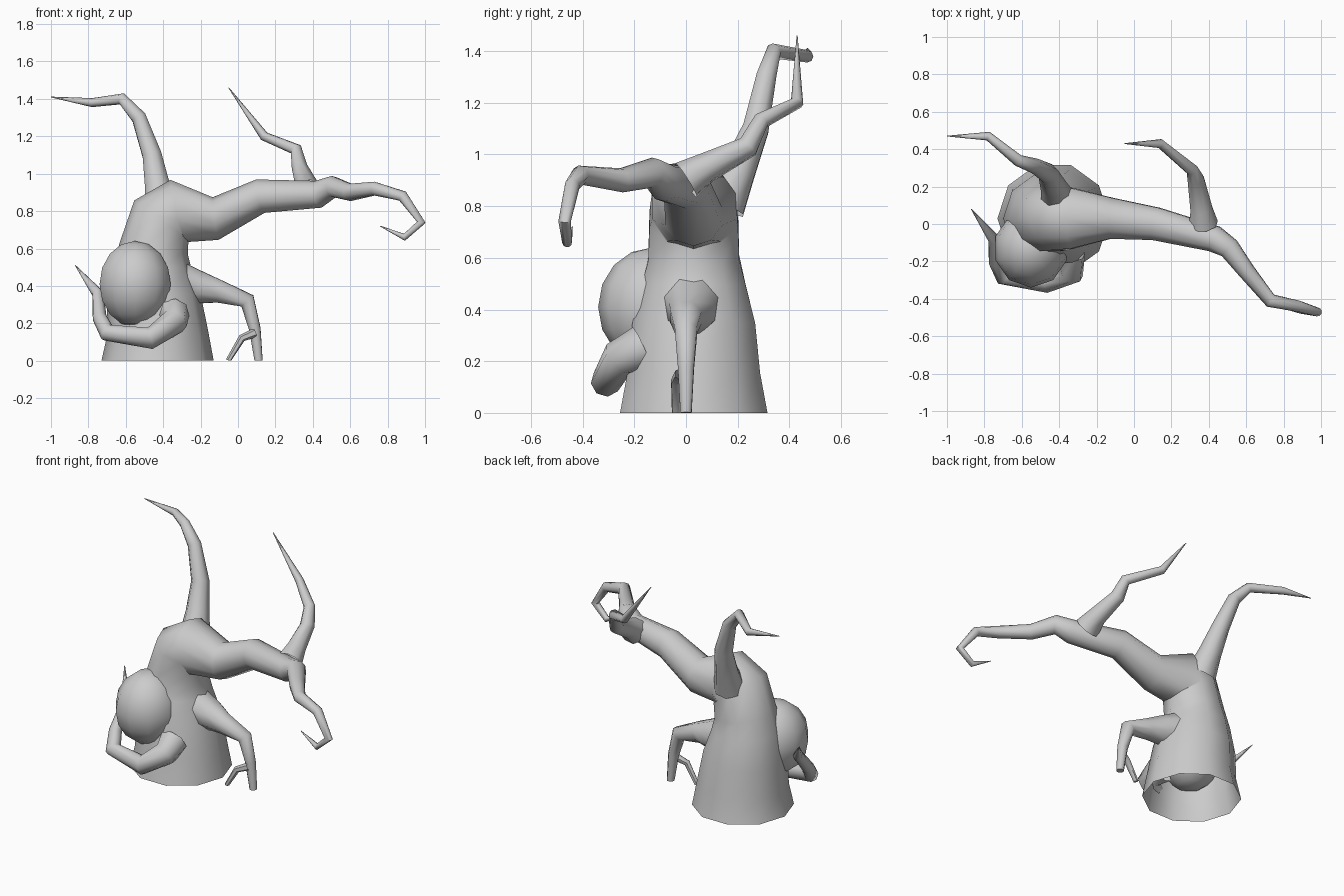
import bpy, bmesh, math
from mathutils import Vector

default_cube = bpy.data.objects.get("Cube")
if default_cube:
    bpy.data.objects.remove(default_cube, do_unlink=True)

bark = bpy.data.materials.new("grey bark")
bark.use_nodes = True
bark.diffuse_color = (0.6, 0.6, 0.6, 1)
bark.node_tree.nodes["Principled BSDF"].inputs["Base Color"].default_value = bark.diffuse_color


def finish(bm, name):
    """Turn the bmesh into a softly shaded bark object."""
    bmesh.ops.recalc_face_normals(bm, faces=bm.faces)
    mesh = bpy.data.meshes.new(name)
    bm.to_mesh(mesh)
    bm.free()
    mesh.materials.append(bark)
    part = bpy.data.objects.new(name, mesh)
    bpy.context.collection.objects.link(part)
    bpy.ops.object.select_all(action='DESELECT')
    part.select_set(True)
    bpy.context.view_layer.objects.active = part
    bpy.ops.object.shade_smooth_by_angle(angle=math.radians(60))


def taper(path, thickness, ratio, pointed=True):
    """Radii that shrink by a fixed ratio at every joint, ending in a point if wanted."""
    radii = [thickness * ratio ** joint for joint in range(len(path))]
    if pointed:
        radii[-1] = 0.002
    return radii


def limb(name, path, radii, sides=8):
    """Sweep a polygon along the joints of a path, mitred at each bend."""
    bm = bmesh.new()
    joints = [Vector(point) for point in path]
    across = Vector((0, 1, 0))
    rings = []
    for index, (joint, radius) in enumerate(zip(joints, radii)):
        previous = joints[max(index - 1, 0)]
        following = joints[min(index + 1, len(joints) - 1)]
        along = ((joint - previous).normalized() + (following - joint).normalized()).normalized()
        across = (across - along * across.dot(along)).normalized()
        upward = along.cross(across)
        ring = []
        for side in range(sides):
            angle = math.tau * (side + 0.5) / sides
            corner = joint + radius * (across * math.cos(angle) + upward * math.sin(angle))
            corner.z = max(corner.z, 0)
            ring.append(bm.verts.new(corner))
        rings.append(ring)
    for lower, upper in zip(rings, rings[1:]):
        for side in range(sides):
            after = (side + 1) % sides
            bm.faces.new((lower[side], lower[after], upper[after], upper[side]))
    bm.faces.new(rings[-1])
    finish(bm, name)


# Hollow trunk, flared at the foot, that bends over into the long main branch
trunk = [
    (-0.43, 0.03, 0), (-0.43, 0.03, 0.15), (-0.45, 0.03, 0.34), (-0.46, 0.03, 0.5),
    (-0.45, 0.03, 0.6), (-0.41, 0.03, 0.75), (-0.33, 0.03, 0.8)]
trunk_radii = [0.3, 0.27, 0.25, 0.21, 0.185, 0.18, 0.17]
branch = [
    (-0.12, 0.03, 0.76), (0.12, 0, 0.88), (0.43, -0.08, 0.89), (0.51, -0.13, 0.93),
    (0.6, -0.25, 0.9), (0.73, -0.41, 0.92), (0.88, -0.44, 0.88), (0.98, -0.47, 0.74),
    (0.89, -0.46, 0.66), (0.76, -0.44, 0.72)]
limb("trunk_and_main_branch", trunk + branch, trunk_radii + taper(branch, 0.115, 0.8), sides=10)

# Rounded swelling on the front of the trunk
swelling = bmesh.new()
bmesh.ops.create_uvsphere(swelling, u_segments=10, v_segments=8, radius=0.2)
bmesh.ops.scale(swelling, verts=swelling.verts, vec=(1, 1.05, 1.15))
bmesh.ops.translate(swelling, verts=swelling.verts, vec=(-0.55, -0.13, 0.41))
finish(swelling, "trunk_burl")

# Curling low branch across the front
front_branch = [
    (-0.35, -0.17, 0.25), (-0.34, -0.26, 0.21), (-0.47, -0.31, 0.12), (-0.7, -0.28, 0.15),
    (-0.74, -0.2, 0.23), (-0.75, -0.08, 0.36), (-0.87, 0.08, 0.51)]
limb("front_branch", front_branch, taper(front_branch, 0.09, 0.81))

# Drooping side branch reaching the ground, with its twig
side_branch = [
    (-0.34, 0.02, 0.42), (-0.2, 0.02, 0.39), (-0.1, 0, 0.37),
    (0.05, 0, 0.32), (0.09, 0, 0.17), (0.11, 0, 0)]
limb("side_branch", side_branch, taper(side_branch, 0.13, 0.71, pointed=False))
side_twig = [(0.09, -0.02, 0.15), (0.02, -0.04, 0.12), (-0.05, -0.04, 0)]
limb("side_twig", side_twig, taper(side_twig, 0.025, 0.8, pointed=False), sides=6)

# Two tall bare boughs
rear_bough = [
    (-0.41, 0.14, 0.8), (-0.43, 0.2, 0.93), (-0.46, 0.27, 1.1), (-0.53, 0.31, 1.3),
    (-0.62, 0.34, 1.4), (-0.78, 0.47, 1.38), (-1, 0.47, 1.41)]
limb("rear_bough", rear_bough, taper(rear_bough, 0.095, 0.76))
branch_bough = [
    (0.37, 0, 0.9), (0.36, 0.08, 0.95), (0.33, 0.24, 1.03),
    (0.31, 0.29, 1.13), (0.14, 0.43, 1.2), (-0.05, 0.43, 1.46)]
limb("branch_bough", branch_bough, taper(branch_bough, 0.08, 0.75))
